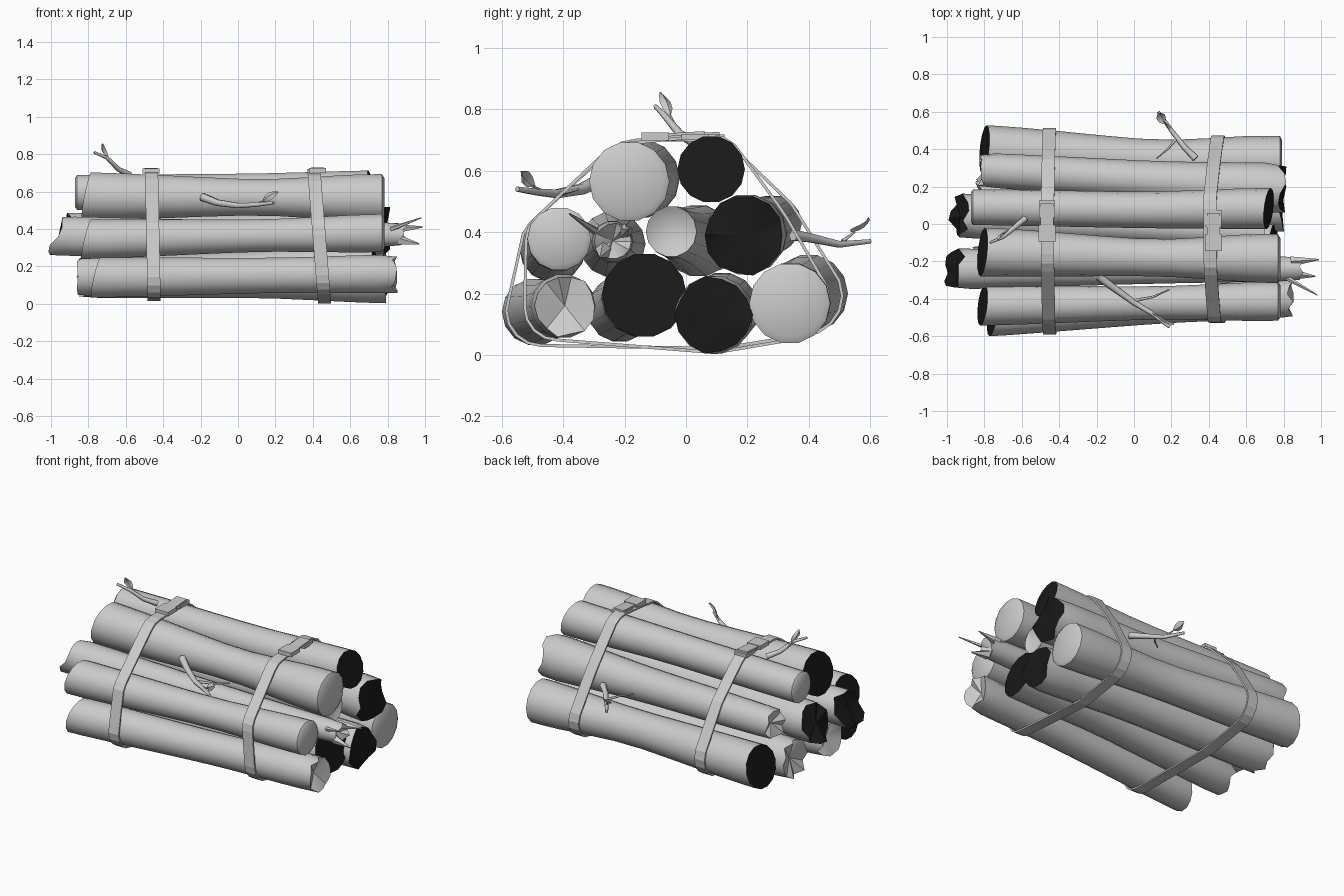
import bpy, bmesh, random
from math import sin, cos, pi
from mathutils import Vector, geometry

if "Cube" in bpy.data.objects:
    bpy.data.objects.remove(bpy.data.objects["Cube"])

random.seed(4)
N = 14
black = bpy.data.materials.new("dark_cut")
black.diffuse_color = (0.01, 0.01, 0.01, 1)
black.use_nodes = True
black.node_tree.nodes["Principled BSDF"].inputs["Base Color"].default_value = black.diffuse_color

# Each log: left end then right end as (x, y, z, radius, end kind), then waist and sideways bow
# kinds: s = sawn with soft rim, d = dished, b = flat dark cut, j = splintered, k = ragged dark
LOGS = [
    ((-0.81, -0.15, 0.575, 0.130, 'b'), (0.77, -0.185, 0.565, 0.131, 's'), 0.24, -0.01),
    ((-0.86, 0.09, 0.595, 0.095, 's'), (0.72, 0.082, 0.605, 0.110, 'b'), 0.06, -0.01),
    ((-0.81, -0.435, 0.345, 0.108, 'b'), (0.77, -0.413, 0.378, 0.104, 's'), 0.16, 0),
    ((-0.96, -0.24, 0.36, 0.110, 'k'), (0.88, -0.24, 0.37, 0.064, 'j'), 0.05, 0),
    ((-0.93, 0.045, 0.37, 0.120, 'k'), (0.70, -0.048, 0.402, 0.083, 'd'), 0.08, 0),
    ((-0.82, 0.29, 0.43, 0.090, 'j'), (0.79, 0.19, 0.39, 0.135, 'k'), 0.10, 0),
    ((-0.76, -0.49, 0.14, 0.110, 'b'), (0.83, -0.395, 0.16, 0.105, 'j'), 0.10, 0),
    ((-0.84, -0.22, 0.145, 0.105, 'j'), (0.74, -0.135, 0.195, 0.138, 'b'), 0.12, 0),
    ((-0.83, 0.12, 0.15, 0.120, 'j'), (0.79, 0.09, 0.13, 0.130, 'k'), 0.12, 0),
    ((-0.80, 0.40, 0.20, 0.128, 'b'), (0.78, 0.338, 0.168, 0.132, 's'), 0.18, -0.02),
]


def section(log, t):
    """Centre and radius of a log at fraction t along it."""
    a, b, waist, bow = log
    p = Vector(a[:3]).lerp(Vector(b[:3]), t)
    bump = sin(pi * t) ** 2 * (1 + 0.25 * sin(2 * pi * (t + 0.45)))
    p.y += bow * bump
    return p, (a[3] + (b[3] - a[3]) * t) * (1 - waist * bump)


def mesh_object(bm, name):
    bmesh.ops.recalc_face_normals(bm, faces=bm.faces)
    me = bpy.data.meshes.new(name)
    bm.to_mesh(me)
    bm.free()
    ob = bpy.data.objects.new(name, me)
    bpy.context.collection.objects.link(ob)
    return ob


def bridge(bm, r1, r2):
    for i in range(len(r1)):
        j = (i + 1) % len(r1)
        bm.faces.new((r1[i], r1[j], r2[j], r2[i]))


def make_log(log, name):
    bm = bmesh.new()
    rings = []
    for t in (0, .05, .15, .28, .4, .52, .64, .76, .88, .95, 1):
        p, r = section(log, t)
        rings.append([bm.verts.new(p + Vector((0, r * cos(2 * pi * i / N), r * sin(2 * pi * i / N))))
                      for i in range(N)])
    for r1, r2 in zip(rings, rings[1:]):
        bridge(bm, r1, r2)
    # End caps
    for ring, end, s in ((rings[0], log[0], -1), (rings[-1], log[1], 1)):
        c, kind = Vector(end[:3]), end[4]
        for v in ring:
            d = (v.co - c) / end[3]
            if kind == 'b' or (kind == 'k' and s < 0):
                v.co.x += (0.025 if kind == 'b' else 0.04) * -s * d.z + 0.012 * d.y
            if kind in 'jk':
                v.co.x += s * random.uniform(-0.02, 0.025)
                v.co -= Vector((0, d.y, d.z)) * random.uniform(0, 0.012)
        if kind == 's':
            rim = [bm.verts.new(c + (v.co - c) * 0.84 + Vector((s * 0.012, 0, 0))) for v in ring]
            bridge(bm, ring, rim)
            bm.faces.new(rim)
        else:
            mid = bm.verts.new(c - Vector((s * {'b': 0, 'k': 0, 'j': 0.03, 'd': 0.05}[kind], 0, 0)))
            for i in range(N):
                f = bm.faces.new((ring[i], ring[(i + 1) % N], mid))
                f.material_index = int(kind in 'bk')
    ob = mesh_object(bm, name)
    ob.data.materials.append(None)
    ob.data.materials.append(black)
    return ob


smooth = [make_log(l, f"log_{i + 1}") for i, l in enumerate(LOGS)]


# Straps pulled tight round the outline of the stack
def make_strap(name, x0, lean, width):
    circ = []
    for log in LOGS:
        p, r = section(log, (x0 - log[0][0]) / (log[1][0] - log[0][0]))
        circ += [(p, r, 2 * pi * i / 16) for i in range(16)]
    at = lambda k, off: Vector((circ[k][0].y + (circ[k][1] + off) * cos(circ[k][2]),
                                max(circ[k][0].z + (circ[k][1] + off) * sin(circ[k][2]), 0.014 - off)))
    hull = geometry.convex_hull_2d([at(k, 0.002) for k in range(len(circ))])
    bm = bmesh.new()
    loops = []
    for off, side in ((0.002, -1), (0.012, -1), (0.012, 1), (0.002, 1)):
        ring = []
        for k in hull:
            q = at(k, off)
            x = x0 + lean * (0.35 - q.y) + side * width / 2
            ring.append(bm.verts.new((x, q.x, q.y)))
        loops.append(ring)
    for i in range(4):
        bridge(bm, loops[i], loops[(i + 1) % 4])
    return mesh_object(bm, name)


def box(name, loc, size, tilt=0):
    bpy.ops.mesh.primitive_cube_add(size=1, location=loc, rotation=(tilt, 0, 0))
    ob = bpy.context.object
    ob.name, ob.scale = name, size


for name, x, lean, bx, by, bz in (("left", -0.455, 0.02, -0.465, 0.01, 0.708),
                                  ("right", 0.435, 0.08, 0.425, -0.04, 0.710)):
    make_strap(name + "_strap", x, lean, 0.07)
    # Buckle plate with a raised clasp and loose strap tail
    box(name + "_buckle", (bx, by + 0.07, bz), (0.085, 0.09, 0.02))
    box(name + "_clasp", (bx, by - 0.06, bz + 0.002), (0.09, 0.09, 0.026))
    box(name + "_strap_tail", (bx, by, bz + 0.008), (0.07, 0.20, 0.01), 0.06)


# Twigs with side shoots and leaves
def twig(name, pts, r):
    cu = bpy.data.curves.new(name, 'CURVE')
    cu.dimensions, cu.bevel_depth, cu.bevel_resolution, cu.use_fill_caps = '3D', r, 1, True
    sp = cu.splines.new('POLY')
    sp.points.add(len(pts) - 1)
    for i, p in enumerate(pts):
        sp.points[i].co = (*p, 1)
        sp.points[i].radius = 1 - 0.6 * i / (len(pts) - 1)
    ob = bpy.data.objects.new(name, cu)
    bpy.context.collection.objects.link(ob)


def leaf(name, base, tip, side):
    base, tip, side = Vector(base), Vector(tip), Vector(side)
    up = (tip - base).cross(side).normalized() * 0.01
    bm = bmesh.new()
    rows = []
    for t, w in ((0, 0.15), (0.3, 0.9), (0.6, 1), (0.85, 0.5), (1, 0.05)):
        p = base.lerp(tip, t) + up * sin(pi * t)
        rows.append([bm.verts.new(p + side * w * k - up * abs(k)) for k in (-1, 0, 1)])
    for a, b in zip(rows, rows[1:]):
        for k in (0, 1):
            bm.faces.new((a[k], a[k + 1], b[k + 1], b[k]))
    smooth.append(mesh_object(bm, name))


twig("top_twig", [(-0.58, 0.03, 0.69), (-0.64, -0.02, 0.72), (-0.70, -0.07, 0.78), (-0.77, -0.10, 0.81)], 0.017)
twig("top_shoot", [(-0.66, -0.03, 0.73), (-0.70, -0.05, 0.78)], 0.007)
leaf("top_leaf", (-0.70, -0.05, 0.78), (-0.73, -0.08, 0.855), (0.012, 0.018, 0))
twig("front_twig", [(-0.19, -0.28, 0.57), (-0.11, -0.34, 0.54), (0, -0.42, 0.525), (0.10, -0.48, 0.53),
                    (0.19, -0.55, 0.54)], 0.023)
twig("front_shoot_low", [(0.0, -0.41, 0.525), (0.10, -0.39, 0.53), (0.19, -0.35, 0.54)], 0.009)
twig("front_shoot", [(0.07, -0.46, 0.53), (0.14, -0.50, 0.55)], 0.007)
leaf("front_leaf", (0.13, -0.50, 0.55), (0.21, -0.54, 0.60), (-0.01, 0.012, 0.018))
twig("back_twig", [(0.33, 0.35, 0.39), (0.27, 0.41, 0.38), (0.20, 0.50, 0.36), (0.13, 0.60, 0.37)], 0.020)
twig("back_shoot_low", [(0.23, 0.46, 0.37), (0.18, 0.40, 0.38), (0.12, 0.35, 0.39)], 0.008)
twig("back_shoot", [(0.19, 0.51, 0.37), (0.16, 0.55, 0.40)], 0.007)
leaf("back_leaf", (0.16, 0.54, 0.40), (0.13, 0.60, 0.44), (0.022, 0.012, 0.012))

# Long splinters on the snapped log
for i, (a, b) in enumerate((((0.84, -0.20, 0.40), (0.99, -0.19, 0.41)), ((0.86, -0.27, 0.34), (0.97, -0.28, 0.32)),
                            ((0.82, -0.29, 0.40), (0.98, -0.38, 0.46)))):
    bm = bmesh.new()
    ax = Vector(b) - Vector(a)
    bmesh.ops.create_cone(bm, segments=5, radius1=0.028 if i < 2 else 0.014, radius2=0.003, depth=ax.length,
                          cap_ends=True)
    ob = mesh_object(bm, f"splinter_{i + 1}")
    ob.location = (Vector(a) + Vector(b)) / 2
    ob.rotation_euler = ax.to_track_quat('Z', 'Y').to_euler()

bpy.ops.object.select_all(action='DESELECT')
for ob in smooth:
    ob.select_set(True)
bpy.context.view_layer.objects.active = smooth[0]
bpy.ops.object.shade_smooth_by_angle(angle=0.7)
